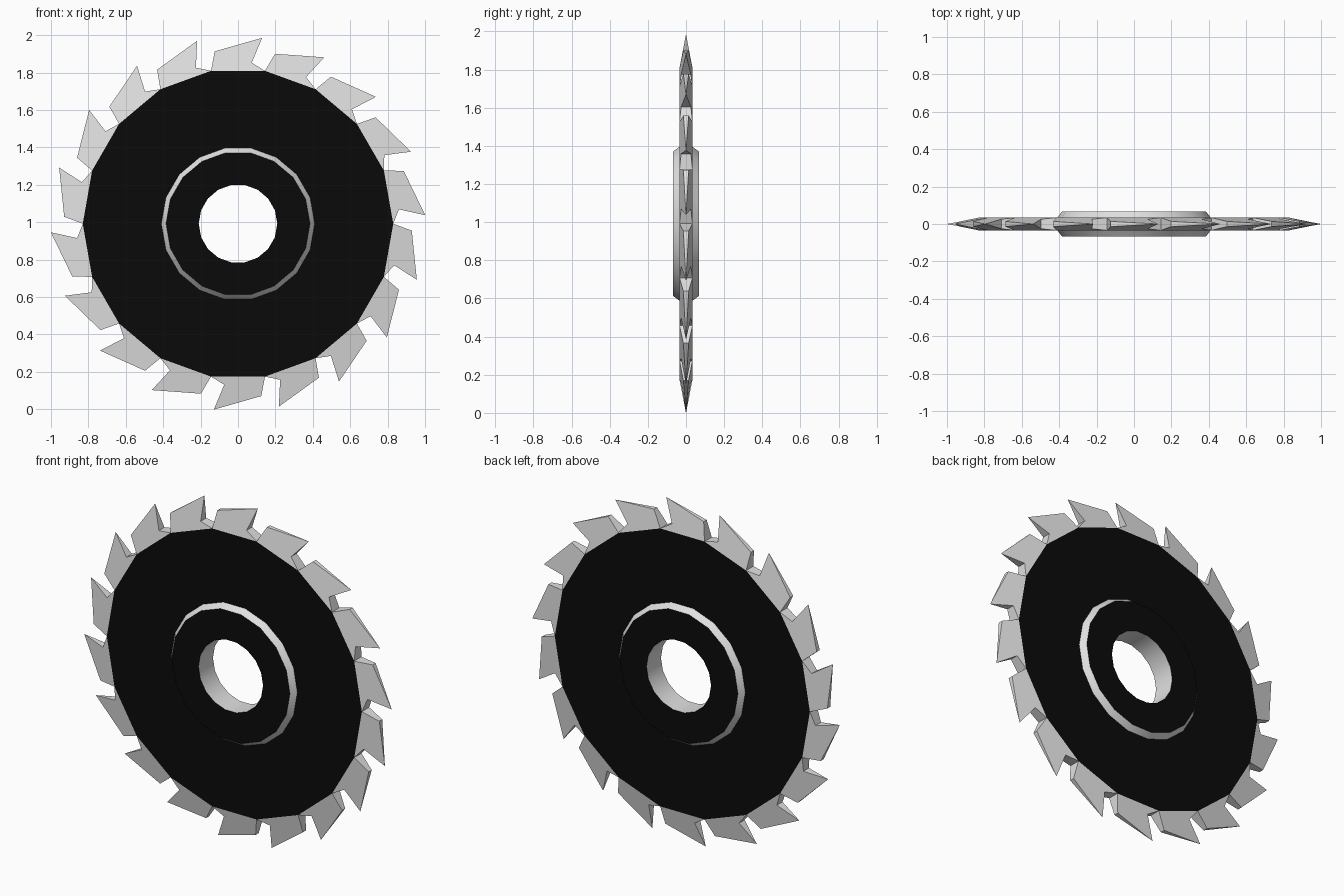
import bpy, bmesh, math

if "Cube" in bpy.data.objects:
    bpy.data.objects.remove(bpy.data.objects["Cube"])

N = 18            # sides and teeth
CZ = 0.992        # axle height
T = 0.034         # half thickness of the plate
R = 0.83          # plate corner radius


def material(name, v):
    m = bpy.data.materials.new(name)
    m.diffuse_color = (v, v, v, 1)
    m.use_nodes = True
    m.node_tree.nodes["Principled BSDF"].inputs["Base Color"].default_value = m.diffuse_color
    return m


black = material("black paint", 0.003)
steel = material("bare steel", 0.75)


def finish(bm, name, mats):
    bmesh.ops.recalc_face_normals(bm, faces=bm.faces)
    bm.normal_update()
    me = bpy.data.meshes.new(name)
    ob = bpy.data.objects.new(name, me)
    for m in mats:
        me.materials.append(m)
    bpy.context.collection.objects.link(ob)
    return bm, me, ob


def polar(r, deg, y):
    a = math.radians(deg)
    return (r * math.cos(a), y, CZ + r * math.sin(a))


# plate with raised bevelled hub and axle hole, turned from one profile
half = [(0.21, 0.067), (0.385, 0.067), (0.41, T), (R, T)]
profile = half + [(r, -y) for r, y in reversed(half)]
bm = bmesh.new()
rings = [[bm.verts.new(polar(r, 360 / N * i, y)) for r, y in profile] for i in range(N)]
for i in range(N):
    a, b = rings[i], rings[(i + 1) % N]
    for j in range(len(profile)):
        k = (j + 1) % len(profile)
        bm.faces.new((a[j], a[k], b[k], b[j]))
bm, me, disc = finish(bm, "blade_plate", [black, steel])
for f in bm.faces:      # flat sides are black, hub bevel and hole are steel
    f.material_index = 0 if abs(f.normal.y) > 0.9 else 1
bm.to_mesh(me)
bm.free()
bpy.context.view_layer.objects.active = disc
disc.select_set(True)
bpy.ops.object.shade_smooth_by_angle(angle=math.radians(30))

# hooked teeth, each thinning from the plate edge to a point
outline = [(R, 0), (0.864, 5.1), (1.003, 3.0 - 0.4), (0.93, 17.7), (R, 20)]
outline[2] = (1.002, 2.6)
apothem = R * math.cos(math.radians(10))


def rise(r, deg):
    return r * math.cos(math.radians(deg - 10)) - apothem


top = rise(*outline[2])
bm = bmesh.new()
for i in range(N):
    front, back = [], []
    for r, d in outline:
        y = T * (1 - rise(r, d) / top)
        ang = d + 360 / N * i
        v = bm.verts.new(polar(r, ang, -y))
        front.append(v)
        back.append(v if y < 1e-4 else bm.verts.new(polar(r, ang, y)))
    bm.faces.new(front)
    bm.faces.new(back[::-1])
    for j in range(len(outline)):
        k = (j + 1) % len(outline)
        loop = []
        for v in (front[j], back[j], back[k], front[k]):
            if v not in loop:
                loop.append(v)
        bm.faces.new(loop)
bm, me, teeth = finish(bm, "cutting_teeth", [steel])
bm.to_mesh(me)
bm.free()
